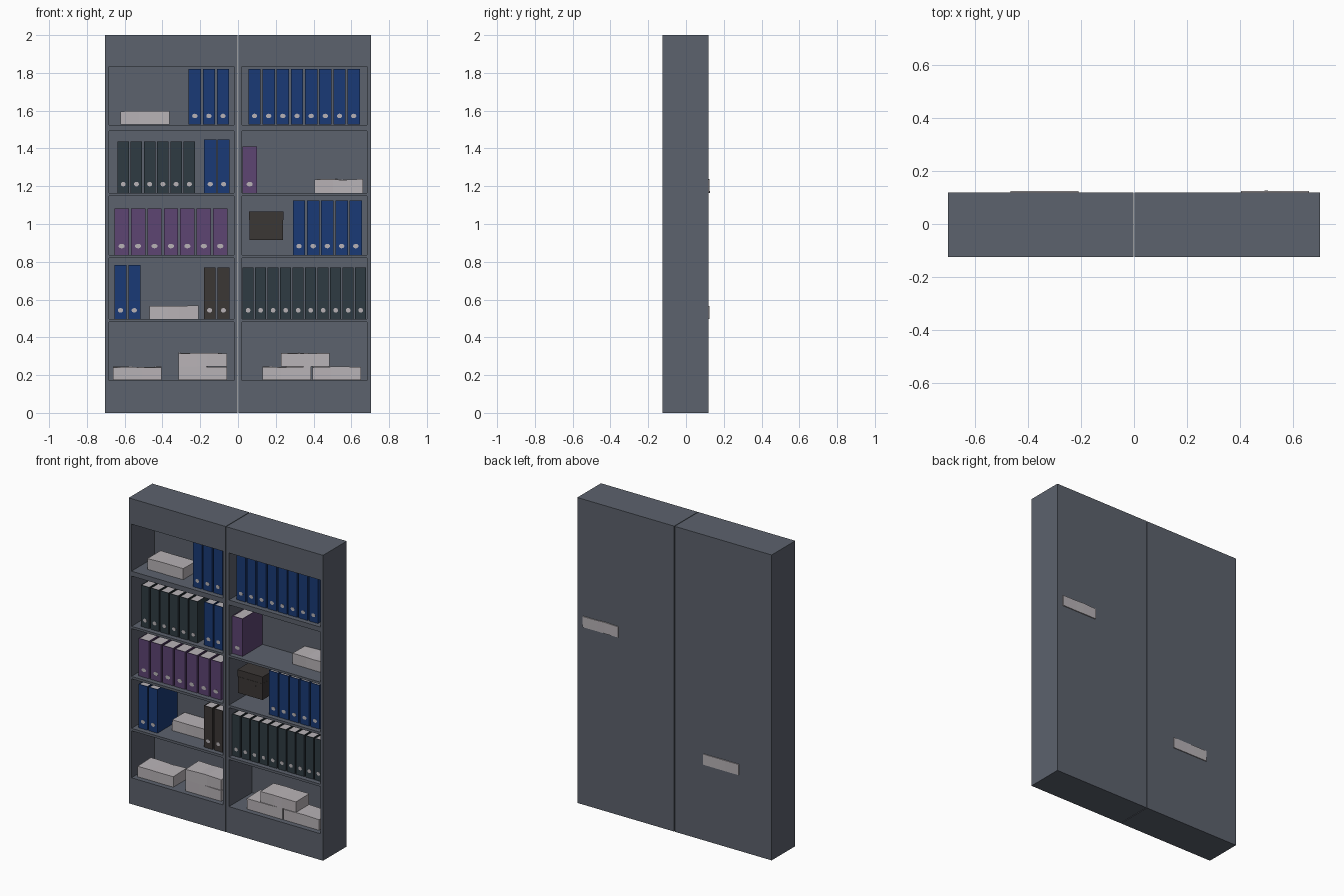
import bpy, bmesh, random
from math import pi
from mathutils import Matrix, Vector

if "Cube" in bpy.data.objects:
    bpy.data.objects.remove(bpy.data.objects["Cube"])

random.seed(4)
FRONT, BACK = -0.125, 0.119
INNER_BACK = 0.114


def material(name, rgb):
    m = bpy.data.materials.new(name)
    m.diffuse_color = (*rgb, 1)
    m.use_nodes = True
    m.node_tree.nodes["Principled BSDF"].inputs["Base Color"].default_value = m.diffuse_color
    return m


STEEL = material("steel_grey", (0.107, 0.122, 0.153))
BLUE = material("blue_card", (0.010, 0.042, 0.180))
PURPLE = material("purple_card", (0.110, 0.058, 0.170))
SLATE = material("slate_card", (0.028, 0.044, 0.054))
BROWN = material("brown_card", (0.044, 0.038, 0.036))
PAPER = material("paper", (0.48, 0.45, 0.47))


def add_box(bm, x0, x1, y0, y1, z0, z1, mat=0):
    mtx = Matrix.Translation(((x0 + x1) / 2, (y0 + y1) / 2, (z0 + z1) / 2))
    mtx = mtx @ Matrix.Diagonal((x1 - x0, y1 - y0, z1 - z0, 1))
    verts = bmesh.ops.create_cube(bm, size=1, matrix=mtx)["verts"]
    for f in {f for v in verts for f in v.link_faces}:
        f.material_index = mat
    return verts


def add_disc(bm, x, y, z, rx, rz, depth, mat):
    mtx = (Matrix.Translation((x, y, z)) @ Matrix.Diagonal((rx, 1, rz, 1))
           @ Matrix.Rotation(pi / 2, 4, "X"))
    verts = bmesh.ops.create_cone(bm, cap_ends=True, segments=14, radius1=1,
                                  radius2=1, depth=depth, matrix=mtx)["verts"]
    for f in {f for v in verts for f in v.link_faces}:
        f.material_index = mat


def finish(bm, name, *mats):
    mesh = bpy.data.meshes.new(name)
    bm.to_mesh(mesh)
    bm.free()
    for m in mats:
        mesh.materials.append(m)
    ob = bpy.data.objects.new(name, mesh)
    bpy.context.collection.objects.link(ob)
    return ob


# Compartments, top to bottom: (floor, ceiling)
ROWS = [(1.525, 1.833), (1.164, 1.493), (0.836, 1.149), (0.496, 0.820), (0.172, 0.480)]


# Bookcase: solid block whose front is divided and pushed in
def bookcase(name, cx):
    bm = bmesh.new()
    half, inner = 0.351, 0.331
    add_box(bm, cx - half, cx + half, FRONT, BACK, 0, 2)
    planes = [((cx + s * inner, 0, 0), (1, 0, 0)) for s in (-1, 1)]
    planes += [((0, 0, z), (0, 0, 1)) for row in ROWS for z in row]
    for co, no in planes:
        bmesh.ops.bisect_plane(bm, geom=bm.verts[:] + bm.edges[:] + bm.faces[:],
                               plane_co=co, plane_no=no)
    holes = []
    for f in bm.faces:
        c = f.calc_center_median()
        if f.normal.y < -0.9 and abs(c.x - cx) < inner and any(a < c.z < b for a, b in ROWS):
            holes.append(f)
    for f in bmesh.ops.extrude_discrete_faces(bm, faces=holes)["faces"]:
        bmesh.ops.translate(bm, verts=f.verts, vec=(0, INNER_BACK - FRONT, 0))
    finish(bm, name, STEEL)


bookcase("bookcase_left", -0.353)
bookcase("bookcase_right", 0.353)


# Ring binders: U-shaped cover, paper block inside, finger hole on the spine
def binders(name, row, x, count, width, pitch, top, mat):
    z0 = ROWS[row][0] + 0.001
    y0, y1, t = -0.095, 0.1125, 0.003
    bm = bmesh.new()
    for i in range(count):
        a = x + i * pitch
        b = a + width
        add_box(bm, a, b, y0, y0 + t, z0, top)
        add_box(bm, a, a + t, y0 + t, y1, z0, top)
        add_box(bm, b - t, b, y0 + t, y1, z0, top)
        add_box(bm, a + t, b - t, y0 + t, y1 - 0.003, z0 + 0.002, top - 0.003, 1)
        add_disc(bm, (a + b) / 2, y0, z0 + 0.046, width * 0.22, 0.012, 0.002, 1)
    finish(bm, name, mat, PAPER)


binders("blue_binders_top_left", 0, -0.261, 3, 0.065, 0.0745, 1.820, BLUE)
binders("blue_binders_top_right", 0, 0.055, 8, 0.065, 0.075, 1.820, BLUE)
binders("slate_binders_left", 1, -0.638, 6, 0.061, 0.070, 1.436, SLATE)
binders("blue_binders_second_left", 1, -0.179, 2, 0.064, 0.071, 1.448, BLUE)
binders("purple_binder_right", 1, 0.0245, 1, 0.075, 0.08, 1.411, PURPLE)
binders("purple_binders_left", 2, -0.654, 7, 0.076, 0.087, 1.083, PURPLE)
binders("blue_binders_middle_right", 2, 0.290, 5, 0.066, 0.0752, 1.125, BLUE)
binders("blue_binders_fourth_left", 3, -0.654, 2, 0.064, 0.073, 0.783, BLUE)
binders("brown_binders_left", 3, -0.181, 2, 0.062, 0.073, 0.769, BROWN)
binders("slate_binders_right", 3, 0.0245, 10, 0.058, 0.0662, 0.769, SLATE)


# Paper stacks: block with slightly uneven top and edges
def paper_stack(name, x, z, y0):
    w, d, h = 0.258, 0.137, 0.072
    bm = bmesh.new()
    add_box(bm, x, x + w, y0, y0 + d, z, z + h)
    for f in (0.38, 0.6):
        bmesh.ops.bisect_plane(bm, geom=bm.verts[:] + bm.edges[:] + bm.faces[:],
                               plane_co=(x + w * f, 0, 0), plane_no=(1, 0, 0))
    for v in bm.verts:
        v.co.y += random.uniform(-0.001, 0.001)
        if v.co.z > z + h / 2:
            v.co.z += random.uniform(-0.004, 0.002)
    finish(bm, name, PAPER)


paper_stack("papers_top_left", -0.621, 1.526, -0.050)
paper_stack("papers_second_right", 0.404, 1.165, -0.012)
paper_stack("papers_fourth_left", -0.468, 0.497, -0.012)
for i, (x, level) in enumerate([(-0.662, 0), (-0.315, 0), (-0.315, 1),
                                (0.129, 0), (0.394, 0), (0.227, 1)]):
    paper_stack(f"papers_bottom_{i + 1}", x, 0.173 + level * 0.0725, -0.093)

# Dark storage box with lid and latch
bm = bmesh.new()
add_box(bm, 0.060, 0.239, -0.088, 0.068, 0.914, 1.020)
add_box(bm, 0.058, 0.241, -0.090, 0.070, 1.022, 1.066)
add_box(bm, 0.062, 0.237, -0.086, 0.066, 1.019, 1.023)
add_disc(bm, 0.187, -0.089, 0.990, 0.006, 0.006, 0.004, 0)
finish(bm, "storage_box", BROWN)
